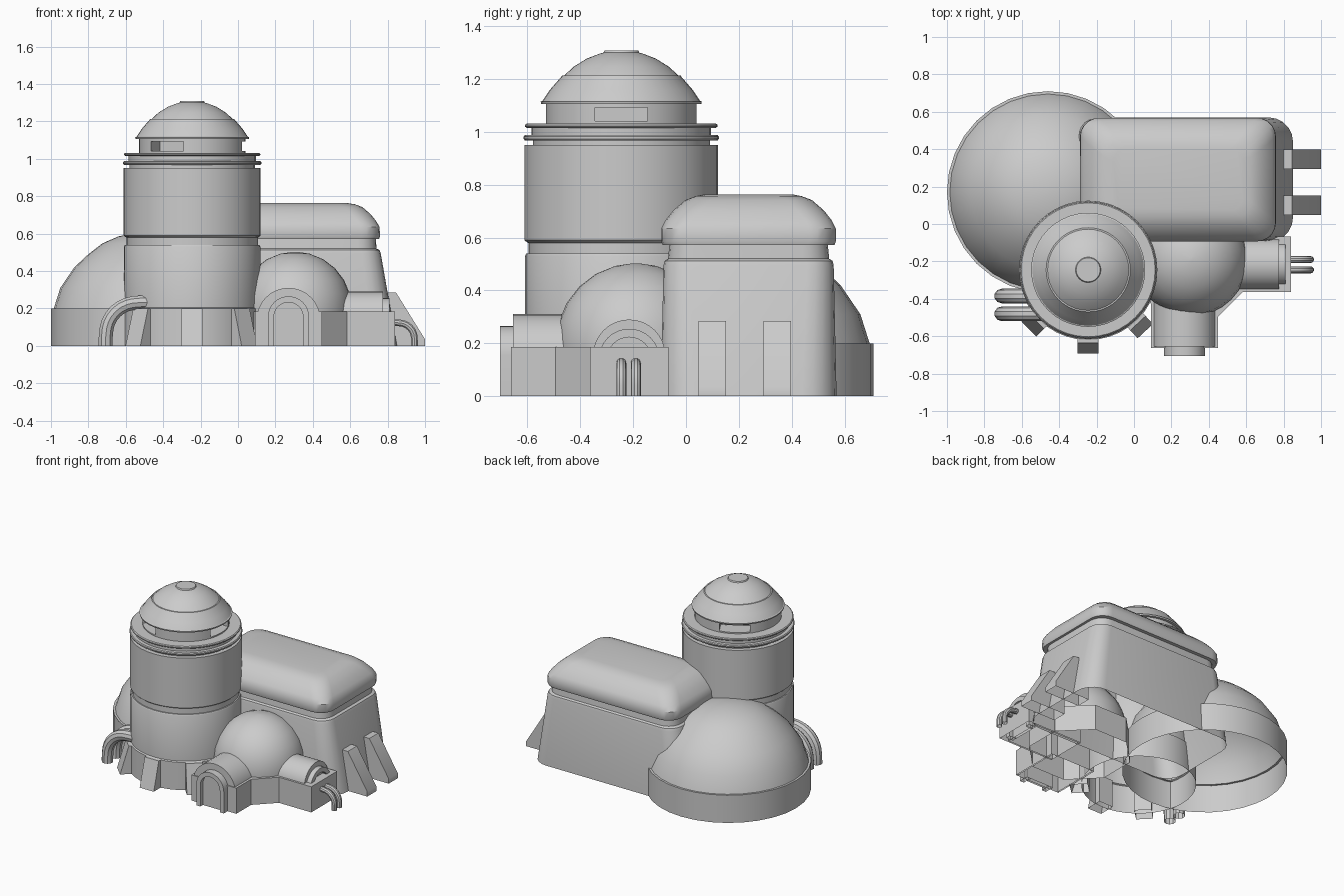
import bpy, bmesh
from math import sin, cos, pi, radians
from mathutils import Matrix

if "Cube" in bpy.data.objects:
    bpy.data.objects.remove(bpy.data.objects["Cube"])


def finish(name, bm, loc=(0, 0, 0), rot=0):
    bmesh.ops.recalc_face_normals(bm, faces=bm.faces)
    me = bpy.data.meshes.new(name)
    bm.to_mesh(me)
    bm.free()
    me.transform(Matrix.Translation(loc) @ Matrix.Rotation(rot, 4, 'Z'))
    ob = bpy.data.objects.new(name, me)
    bpy.context.collection.objects.link(ob)
    return ob


def loft(name, rings, loc, cap_top=True, cap_bottom=False, rot=0):
    bm = bmesh.new()
    loops = [[bm.verts.new(p) for p in ring] for ring in rings]
    for a, b in zip(loops, loops[1:]):
        n = len(a)
        for i in range(n):
            bm.faces.new((a[i], a[(i + 1) % n], b[(i + 1) % n], b[i]))
    if cap_top:
        bm.faces.new(loops[-1])
    if cap_bottom:
        bm.faces.new(loops[0][::-1])
    return finish(name, bm, loc, rot)


def lathe(name, profile, loc, n=32, **kw):
    rings = [[(r * cos(2 * pi * i / n), r * sin(2 * pi * i / n), z) for i in range(n)]
             for r, z in profile]
    return loft(name, rings, loc, **kw)


def rounded_rect(hx, hy, r, z, seg=5):
    pts = []
    for k, (sx, sy) in enumerate(((1, 1), (-1, 1), (-1, -1), (1, -1))):
        for i in range(seg + 1):
            a = pi / 2 * (k + i / seg)
            pts.append((sx * (hx - r) + r * cos(a), sy * (hy - r) + r * sin(a), z))
    return pts


def prism(name, pts, y0, y1, loc, rot=0):
    """Extrude an XZ outline along y, leaving the ground side open."""
    bm = bmesh.new()
    a = [bm.verts.new((x, y0, z)) for x, z in pts]
    b = [bm.verts.new((x, y1, z)) for x, z in pts]
    n = len(pts)
    bm.faces.new(a)
    bm.faces.new(b[::-1])
    for i in range(n):
        j = (i + 1) % n
        if pts[i][1] > 0 or pts[j][1] > 0:
            bm.faces.new((a[i], b[i], b[j], a[j]))
    return finish(name, bm, loc, rot)


def arch(r, top, n=16):
    spring = top - r
    arc = [(r * cos(pi * i / n), spring + r * sin(pi * i / n)) for i in range(n + 1)]
    return [(r, 0)] + arc + [(-r, 0)]


def pipe(name, pts, r):
    cu = bpy.data.curves.new(name, 'CURVE')
    cu.dimensions = '3D'
    cu.bevel_depth = r
    cu.bevel_resolution = 3
    sp = cu.splines.new('POLY')
    sp.points.add(len(pts) - 1)
    for p, co in zip(sp.points, pts):
        p.co = (*co, 1)
    ob = bpy.data.objects.new(name, cu)
    bpy.context.collection.objects.link(ob)
    bpy.ops.object.select_all(action='DESELECT')
    ob.select_set(True)
    bpy.context.view_layer.objects.active = ob
    bpy.ops.object.convert(target='MESH')


# Large rear dome on a low drum
lathe("rear_dome", [(.54, 0), (.54, .2), (.525, .2), (.49, .31), (.415, .42), (.34, .49),
                    (.265, .548), (.18, .585), (.09, .605), (.02, .61)], (-.46, .17, 0))

# Tower body with groove and collar rings
T = (-.245, -.245, 0)
lathe("tower_body", [(.375, 0), (.375, .2), (.365, .205), (.365, .53), (.36, .54), (.352, .54),
                     (.352, .58), (.358, .583), (.366, .59), (.366, .95), (.335, .95),
                     (.335, .968), (.365, .968), (.37, .974), (.37, .982), (.365, .988),
                     (.34, .988), (.34, 1.015), (.358, 1.015), (.364, 1.02), (.364, 1.027),
                     (.358, 1.032)], T, n=40)

# Lookout neck with three window recesses
neck = lathe("lookout_neck", [(.285, 1.02), (.285, 1.11)], T, n=40, cap_bottom=True)
for k in range(3):
    bpy.ops.mesh.primitive_cube_add(size=1)
    cutter = bpy.context.object
    a = 2 * pi * k / 3
    cutter.data.transform(Matrix.Translation((T[0], T[1], 1.067)) @ Matrix.Rotation(a, 4, 'Z')
                          @ Matrix.Translation((.25, 0, 0)) @ Matrix.Diagonal((.16, .2, .052, 1)))
    mod = neck.modifiers.new("window", 'BOOLEAN')
    mod.operation = 'DIFFERENCE'
    mod.solver = 'EXACT'
    mod.object = cutter
    bpy.context.view_layer.objects.active = neck
    bpy.ops.object.modifier_apply(modifier=mod.name)
    bpy.data.objects.remove(cutter)

# Tower dome: brim, stepped cap and top button
lathe("tower_dome", [(.28, 1.105), (.303, 1.105), (.305, 1.115), (.298, 1.118), (.27, 1.16),
                     (.228, 1.208), (.225, 1.213), (.217, 1.213), (.18, 1.247), (.13, 1.278),
                     (.08, 1.297), (.068, 1.3), (.064, 1.308)], T, n=40, cap_bottom=True)

# Tower foot buttresses
for i, deg in enumerate((-135, -90, -47)):
    prism(f"tower_buttress_{i}", [(.33, 0), (.448, 0), (.39, .2), (.33, .2)],
          -.056, .056, T, radians(deg))

# Long hall with sloping ends, groove and pillow roof
hall = [(.615, .333, .13, 0), (.528, .322, .1, .495), (.522, .318, .1, .512), (.505, .305, .1, .52),
        (.503, .3, .1, .572), (.52, .325, .1, .572), (.524, .33, .1, .585), (.522, .33, .1, .635),
        (.505, .315, .1, .665), (.475, .285, .1, .703), (.43, .24, .09, .742),
        (.39, .2, .08, .757), (.345, .165, .07, .764)]
loft("hall", [rounded_rect(*h) for h in hall], (.235, .237, 0))

# Hall end buttresses
for i, y in enumerate((.1, .345)):
    prism(f"hall_buttress_{i}", [(.72, 0), (1, 0), (1, .035), (.845, .285), (.72, .285)],
          -.052, .052, (0, y, 0))

# Small entrance dome on an octagonal plinth
D = (.305, -.19, 0)
lathe("entrance_plinth", [(.344, 0), (.344, .185)], D, n=8, rot=pi / 8)
lathe("entrance_dome", [(.3, .15)] + [(.303 * cos(a), .2 + .303 * sin(a)) for a in
                                      [radians(d) for d in (0, 15, 30, 45, 60, 75, 88)]], D)

# Front and side doorways: tunnel, plinth block, frame and recessed door
DOORS = (
    ("front", (.27, 0, 0), 0, .17, .31, -.3, -.655, .18, -.662, .11, .265, -.705),
    ("side", (0, -.215, 0), pi / 2, .137, .29, -.4, -.775, .148, -.84, .115, .255, -.81),
)
for (tag, loc, rot, r, top, y0, y1, w, yb, fr, ft, yf) in DOORS:
    prism(tag + "_tunnel", arch(r, top), y0, y1, loc, rot)
    prism(tag + "_block", [(w, 0), (w, .185), (-w, .185), (-w, 0)], y0, yb, loc, rot)
    prism(tag + "_frame", arch(fr, ft) + arch(fr - .032, ft - .032)[::-1], y1 + .02, yf, loc, rot)
    prism(tag + "_door", arch(fr - .03, ft - .03), y1 + .02, yf + .03, loc, rot)

# Twin pipes at the side doorway and at the tower
for i, y in enumerate((-.245, -.19)):
    pipe(f"side_pipe_{i}", [(.8, y, .125), (.845, y, .125)]
         + [(.86 + .083 * sin(a), y, .04 + .083 * cos(a)) for a in
            [radians(d) for d in range(0, 91, 15)]] + [(.943, y, 0)], .019)
for i, y in enumerate((-.385, -.48)):
    pipe(f"tower_pipe_{i}", [(-.42, y, .235), (-.52, y, .232)]
         + [(-.54 - .165 * sin(a), y, .065 + .165 * cos(a)) for a in
            [radians(d) for d in range(8, 91, 12)]] + [(-.708, y, .04), (-.708, y, 0)], .039)

# Smooth shading with sharp edges kept
bpy.ops.object.select_all(action='SELECT')
bpy.context.view_layer.objects.active = neck
bpy.ops.object.shade_smooth_by_angle(angle=radians(32))
